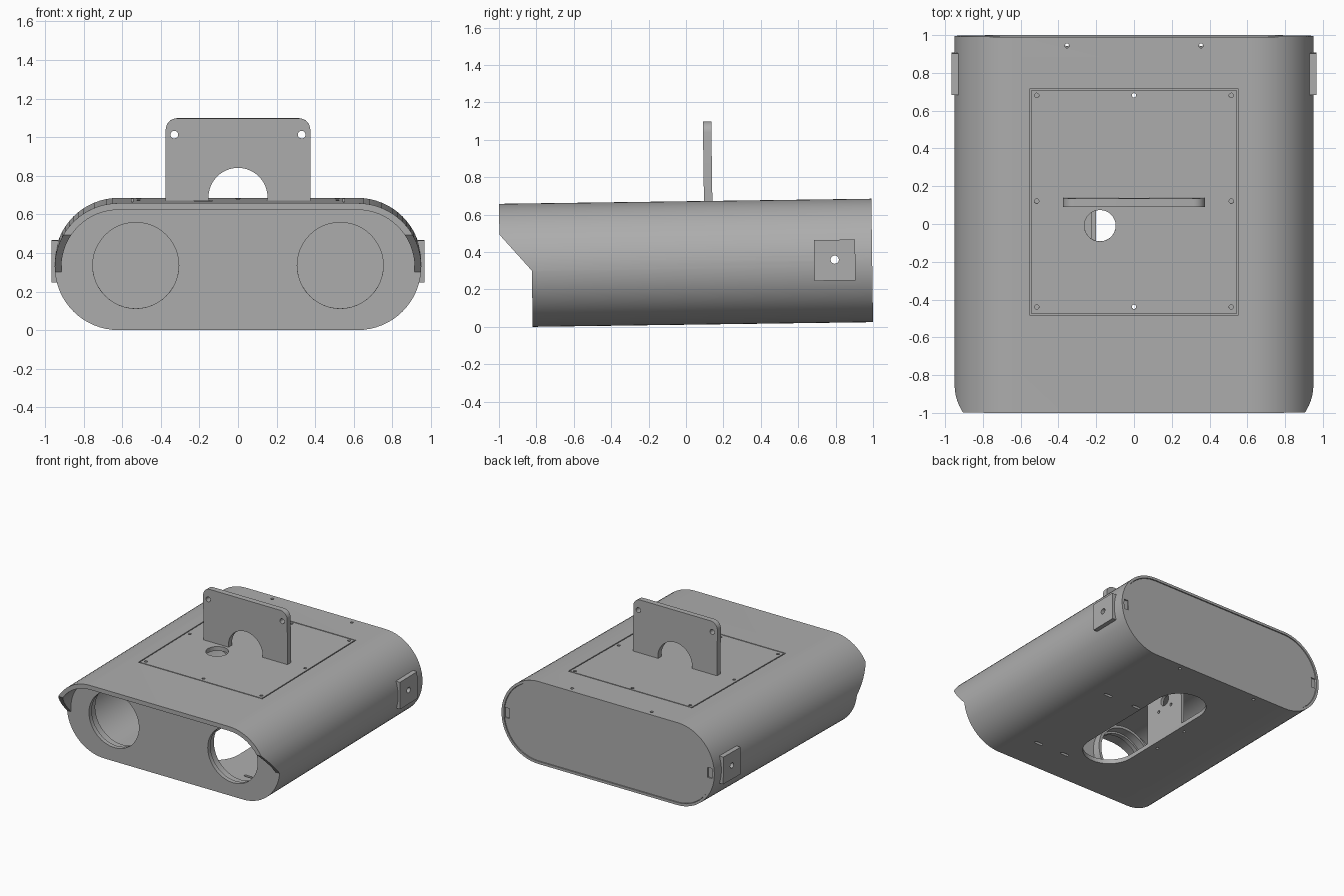
import bpy, bmesh, math
from mathutils import Matrix

cube = bpy.data.objects.get("Cube")
if cube:
    bpy.data.objects.remove(cube, do_unlink=True)

grey = bpy.data.materials.new("plain_grey")
grey.use_nodes = True
COLOUR = (0.42, 0.42, 0.42, 1)
grey.diffuse_color = COLOUR
grey.node_tree.nodes["Principled BSDF"].inputs["Base Color"].default_value = COLOUR

MAP = {"X": lambda u, v, w: (w, u, v),
       "Y": lambda u, v, w: (u, w, v),
       "Z": lambda u, v, w: (u, v, w)}
parts = []


def arc(cu, cv, r, start, end, n):
    """Points on an arc, angles in degrees."""
    return [(cu + r * math.cos(math.radians(start + (end - start) * i / n)),
             cv + r * math.sin(math.radians(start + (end - start) * i / n)))
            for i in range(n + 1)]


def circle(cu, cv, r, n=24):
    return arc(cu, cv, r, 0, 360, n)[:-1]


def rect(u0, u1, v0, v1):
    return [(u0, v0), (u1, v0), (u1, v1), (u0, v1)]


def stadium(half, r, cv, n=32):
    return arc(half, cv, r, -90, 90, n) + arc(-half, cv, r, 90, 270, n)


def prism(name, outline, axis, lo, hi, part=True):
    """Extrude an outline along an axis."""
    bm = bmesh.new()
    face = bm.faces.new([bm.verts.new(MAP[axis](u, v, lo)) for u, v in outline])
    new = bmesh.ops.extrude_face_region(bm, geom=[face])["geom"]
    step = MAP[axis](0, 0, hi - lo)
    bmesh.ops.translate(bm, vec=step, verts=[g for g in new if isinstance(g, bmesh.types.BMVert)])
    bmesh.ops.recalc_face_normals(bm, faces=bm.faces)
    mesh = bpy.data.meshes.new(name)
    bm.to_mesh(mesh)
    bm.free()
    mesh.materials.append(grey)
    ob = bpy.data.objects.new(name, mesh)
    bpy.context.collection.objects.link(ob)
    if part:
        parts.append(ob)
    return ob


def cut(target, outline, axis, lo, hi, cutter=None):
    """Subtract a prism (or a ready cutter) and remove the cutter."""
    cutter = cutter or prism("cutter", outline, axis, lo, hi, part=False)
    mod = target.modifiers.new("cut", "BOOLEAN")
    mod.operation, mod.solver, mod.object = "DIFFERENCE", "EXACT", cutter
    bpy.context.view_layer.objects.active = target
    bpy.ops.object.modifier_apply(modifier=mod.name)
    bpy.data.objects.remove(cutter, do_unlink=True)


HALF, R, MID, WALL = 0.62, 0.33, 0.33, 0.035
FRONT, BACK = -0.82, 1.0

# Hollow shell with a sloping hood at the front
shell = prism("shell", stadium(HALF, R, MID), "Y", -0.991, BACK)
cut(shell, stadium(HALF, R - WALL, MID), "Y", -1.2, 1.2)
cut(shell, [(-1.2, -0.1), (FRONT, -0.1), (FRONT, 0.3), (-0.995, 0.5), (-1.2, 0.5)], "X", -1.2, 1.2)

# Lid groove, screw holes and cable hole in the top
frame = prism("frame", rect(-0.553, 0.553, -0.473, 0.723), "Z", 0.648, 0.75, part=False)
cut(frame, rect(-0.545, 0.545, -0.465, 0.715), "Z", 0.6, 0.8)
cut(shell, None, None, 0, 0, frame)
for y in (-0.43, 0.13, 0.69):
    for x in (-0.515, 0, 0.515):
        if x or y != 0.13:
            cut(shell, circle(x, y, 0.012, 12), "Z", 0.5, 0.8)
cut(shell, circle(-0.18, 0, 0.083, 32), "Z", 0.5, 0.8)
for x in (-0.355, 0.355):
    cut(shell, circle(x, 0.953, 0.012, 12), "Z", -0.2, 0.8)

# Long opening, slots and screw holes in the bottom
cut(shell, arc(0, 0.52, 0.2, 0, 180, 20) + arc(0, -0.28, 0.2, 180, 360, 20), "Z", -0.2, 0.2)
for x, y in ((0.52, 0.32), (0.25, 0.32), (0.47, -0.54), (0.22, -0.54)):
    cut(shell, arc(x + 0.025, y, 0.011, -90, 90, 6) + arc(x - 0.025, y, 0.011, 90, 270, 6), "Z", -0.2, 0.2)
for y in (-0.04, 0.27):
    cut(shell, circle(-0.26, y, 0.011, 12), "Z", -0.2, 0.2)

# Front panel with two round openings and collars behind them
panel = prism("front_panel", stadium(HALF, R - WALL, MID), "Y", FRONT, FRONT + 0.035)
for side, label in ((1, "left"), (-1, "right")):
    cut(panel, circle(side * 0.53, 0.335, 0.223, 48), "Y", -1, 0)
    collar = prism(label + "_collar", circle(side * 0.53, 0.335, 0.26, 48), "Y", FRONT + 0.035, FRONT + 0.1)
    cut(collar, circle(side * 0.53, 0.335, 0.238, 48), "Y", -1, 0)

# Back panel, slightly recessed, with a notch at each end
cut(shell, stadium(HALF, R - 0.02, MID), "Y", 0.972, 1.2)
back = prism("back_panel", stadium(HALF, R - 0.022, MID), "Y", 0.973, 0.993)
for side in (-1, 1):
    cut(back, rect(side * 0.91 - 0.025, side * 0.91 + 0.025, 0.29, 0.37), "Y", 0.983, 1.2)

# Side mounting pads with a hole running right through
for side, label in ((1, "left"), (-1, "right")):
    pad = prism(label + "_mounting_pad", rect(0.69, 0.91, 0.225, 0.443), "X", *sorted((side * 0.922, side * 0.967)))
    cut(pad, circle(0.8, 0.337, 0.022), "X", -1.2, 1.2)
cut(shell, circle(0.8, 0.337, 0.022), "X", -1.2, 1.2)

# Upright bracket on the lid
bracket = prism("top_bracket",
                [(-0.375, 0.655), (-0.15, 0.655)] + arc(0, 0.675, 0.153, 180, 0, 32)
                + [(0.15, 0.655), (0.375, 0.655)]
                + arc(0.315, 1.025, 0.06, 0, 90, 8) + arc(-0.315, 1.025, 0.06, 90, 180, 8),
                "Y", 0.105, 0.15)
for x in (-0.33, 0.33):
    cut(bracket, circle(x, 1.0, 0.02), "Y", 0, 0.3)

# Inner bracket beside the bottom opening
inner = prism("inner_bracket", rect(-0.08, 0.31, WALL, 0.5), "X", -0.225, -0.2)
cut(inner, circle(0.12, 0.32, 0.045), "X", -1, 1)
for y in (0.05, 0.19):
    for z in (0.25, 0.39):
        cut(inner, circle(y, z, 0.012, 12), "X", -1, 1)
prism("inner_bracket_foot", rect(-0.3, -0.225, -0.08, 0.31), "Z", WALL, WALL + 0.02)

# Slight tilt of the whole body, and smooth rounded sides
tilt = Matrix.Translation((0, 0, 0.0115)) @ Matrix.Rotation(0.0137, 4, "X")
bpy.ops.object.select_all(action="DESELECT")
for ob in parts:
    ob.data.transform(tilt)
    ob.select_set(True)
bpy.context.view_layer.objects.active = shell
bpy.ops.object.shade_smooth_by_angle(angle=math.radians(25))
